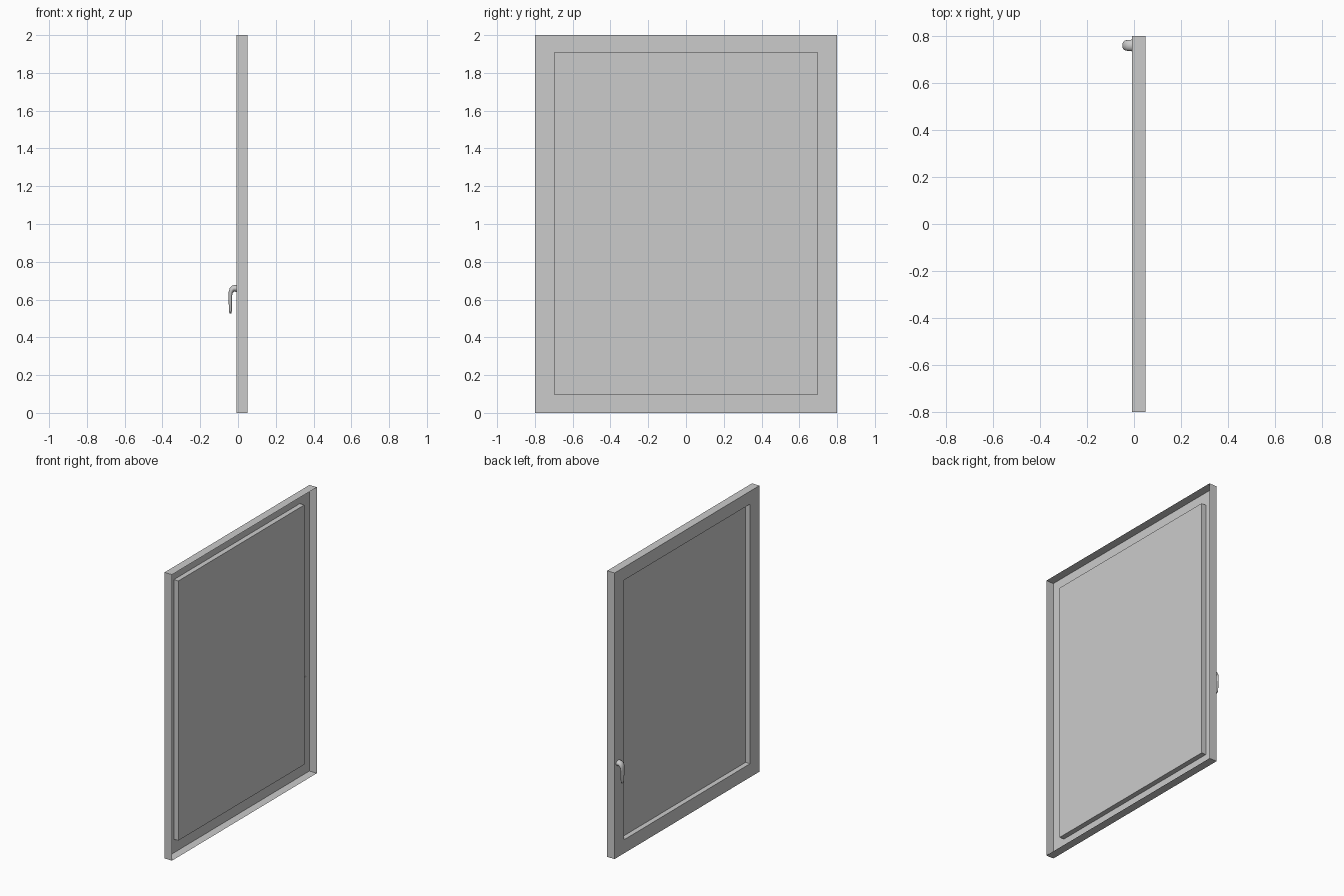
import bpy, bmesh
from math import sin, cos, pi, radians

if "Cube" in bpy.data.objects:
    bpy.data.objects.remove(bpy.data.objects["Cube"])

X_FACE, X_RIM, X_PANE = -0.008, 0.05, 0.027


def make_object(name, bm):
    mesh = bpy.data.meshes.new(name)
    bm.to_mesh(mesh)
    bm.free()
    obj = bpy.data.objects.new(name, mesh)
    bpy.context.collection.objects.link(obj)
    return obj


def rect(bm, x, y0, y1, z0, z1):
    return [bm.verts.new((x, y, z)) for y, z in
            ((y0, z0), (y0, z1), (y1, z1), (y1, z0))]


def bridge(bm, a, b):
    n = len(a)
    for i in range(n):
        j = (i + 1) % n
        bm.faces.new((a[i], a[j], b[j], b[i]))


# Window frame: thin open-backed shell with outer walls, face and recess walls
outer = (-0.8, 0.8, 0, 2)
inner = (-0.697, 0.695, 0.095, 1.91)
bm = bmesh.new()
loops = [rect(bm, X_RIM, *outer), rect(bm, X_FACE, *outer),
         rect(bm, X_FACE, *inner), rect(bm, X_PANE, *inner)]
for a, b in zip(loops, loops[1:]):
    bridge(bm, a, b)
make_object("window_frame", bm)

# Pane: floor of the recess
bm = bmesh.new()
bm.faces.new(list(reversed(rect(bm, X_PANE, *inner))))
make_object("window_pane", bm)

# Lever handle: elliptical sections swept along a bend
# each: x, z, tilt in degrees, half thickness, half width
sections = [(-0.007, 0.658, 0, 0.020, 0.025), (-0.016, 0.660, 5, 0.018, 0.024),
            (-0.026, 0.658, 22, 0.016, 0.023), (-0.034, 0.650, 45, 0.014, 0.022),
            (-0.039, 0.637, 70, 0.011, 0.020), (-0.0405, 0.620, 88, 0.0095, 0.018),
            (-0.0405, 0.575, 90, 0.0085, 0.016), (-0.040, 0.540, 90, 0.0075, 0.014),
            (-0.040, 0.530, 90, 0.006, 0.011), (-0.040, 0.525, 90, 0.003, 0.006)]
SIDES, HANDLE_Y = 20, 0.76
bm = bmesh.new()
rings = []
for x, z, tilt, thick, wide in sections:
    t = radians(tilt)
    rings.append([bm.verts.new((x - sin(t) * thick * cos(a),
                                HANDLE_Y + wide * sin(a),
                                z + cos(t) * thick * cos(a)))
                  for a in (2 * pi * i / SIDES for i in range(SIDES))])
for a, b in zip(rings, rings[1:]):
    bridge(bm, a, b)
bm.faces.new(rings[0])
bm.faces.new(rings[-1])
bmesh.ops.recalc_face_normals(bm, faces=bm.faces)
handle = make_object("lever_handle", bm)
bpy.context.view_layer.objects.active = handle
handle.select_set(True)
bpy.ops.object.shade_smooth_by_angle(angle=radians(40))
